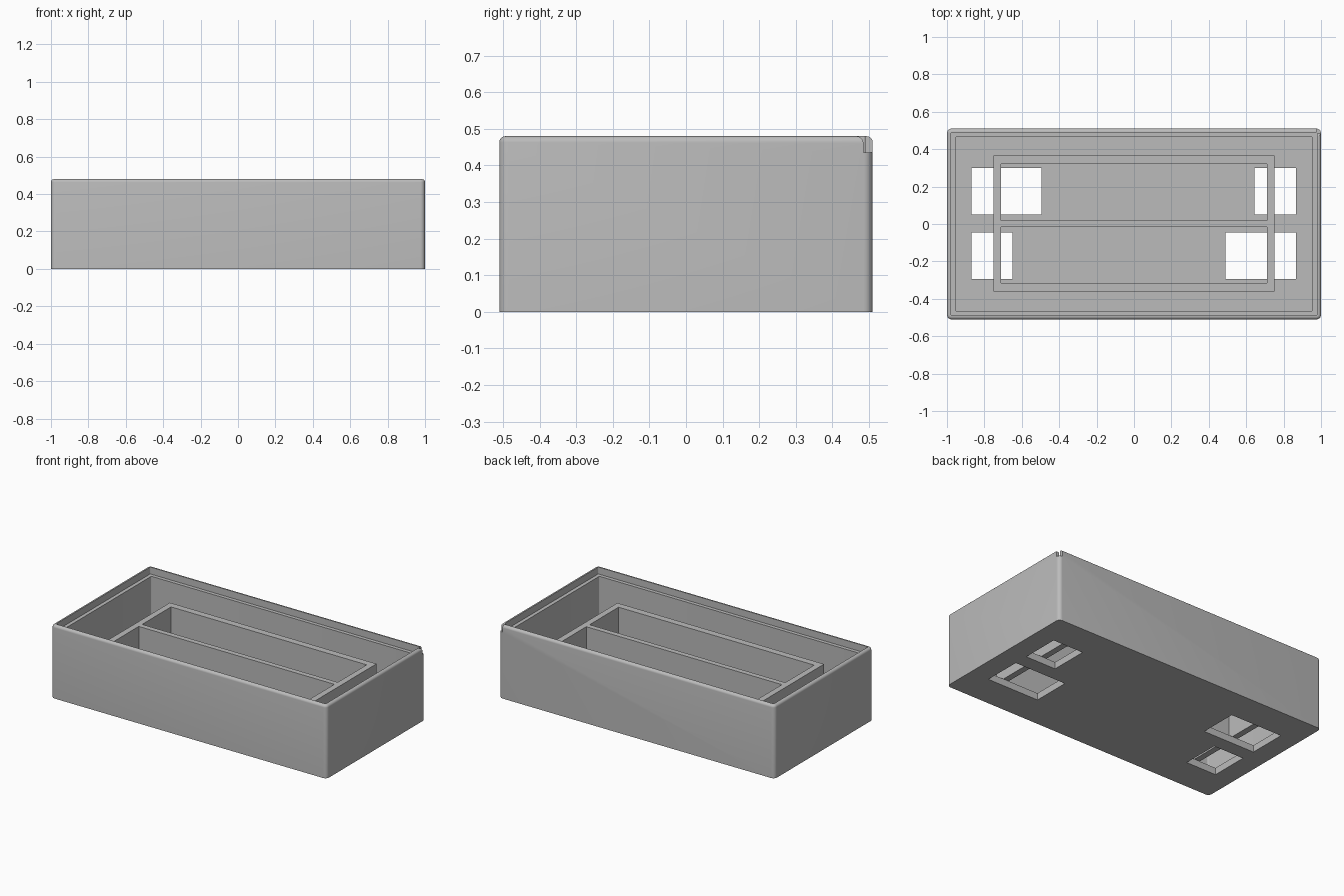
import bpy, bmesh
from math import sin, cos, pi, radians

cube = bpy.data.objects.get("Cube")
if cube:
    bpy.data.objects.remove(cube, do_unlink=True)

grey = bpy.data.materials.new("mid grey")
grey.use_nodes = True
colour = (0.5, 0.5, 0.5, 1)
grey.diffuse_color = colour
grey.node_tree.nodes["Principled BSDF"].inputs["Base Color"].default_value = colour

HALF_X, HALF_Y, HEIGHT = 1.0, 0.51, 0.48
FLOOR, LEDGE, DIVIDER_TOP = 0.045, 0.435, 0.355
CORNER, ROUND = 0.025, 0.017


def finish(name, bm):
    bmesh.ops.recalc_face_normals(bm, faces=bm.faces)
    mesh = bpy.data.meshes.new(name)
    bm.to_mesh(mesh)
    bm.free()
    mesh.materials.append(grey)
    obj = bpy.data.objects.new(name, mesh)
    bpy.context.collection.objects.link(obj)
    return obj


def ring(bm, inset, z, steps=6):
    """Rounded rectangle of vertices, moved inward from the outer wall."""
    r = max(CORNER - inset, 0.006)
    hx, hy = HALF_X - inset - r, HALF_Y - inset - r
    verts = []
    for q, (sx, sy) in enumerate([(1, 1), (-1, 1), (-1, -1), (1, -1)]):
        for i in range(steps + 1):
            a = (q + i / steps) * pi / 2
            verts.append(bm.verts.new((sx * hx + r * cos(a), sy * hy + r * sin(a), z)))
    return verts


def box(name, x0, x1, y0, y1, z0, z1):
    bm = bmesh.new()
    bmesh.ops.create_cube(bm, size=1)
    for v in bm.verts:
        v.co = (x1 if v.co.x > 0 else x0, y1 if v.co.y > 0 else y0, z1 if v.co.z > 0 else z0)
    return finish(name, bm)


def prism_x(name, points, x0, x1):
    """Extrude a (y, z) outline along x."""
    bm = bmesh.new()
    face = bm.faces.new([bm.verts.new((x0, y, z)) for y, z in points])
    new = bmesh.ops.extrude_face_region(bm, geom=[face])["geom"]
    bmesh.ops.translate(bm, verts=[v for v in new if isinstance(v, bmesh.types.BMVert)],
                        vec=(x1 - x0, 0, 0))
    return finish(name, bm)


def cut(target, cutter):
    cutter.hide_render = True
    mod = target.modifiers.new("cut", 'BOOLEAN')
    mod.operation, mod.solver, mod.object = 'DIFFERENCE', 'EXACT', cutter
    bpy.context.view_layer.objects.active = target
    bpy.ops.object.modifier_apply(modifier=mod.name)
    bpy.data.objects.remove(cutter, do_unlink=True)


# Tray: wall section with rounded rim and inner ledge, swept round the outline
section = [(0, 0)]
for i in range(6):
    a = i / 5 * pi / 2
    section.append((ROUND * (1 - cos(a)), HEIGHT - ROUND * (1 - sin(a))))
section += [(0.021, HEIGHT), (0.021, LEDGE), (0.045, LEDGE), (0.045, FLOOR)]
bm = bmesh.new()
rings = [ring(bm, inset, z) for inset, z in section]
for low, high in zip(rings, rings[1:]):
    n = len(low)
    for i in range(n):
        j = (i + 1) % n
        bm.faces.new((low[i], low[j], high[j], high[i]))
bm.faces.new(rings[0])
bm.faces.new(rings[-1])
tray = finish("tray", bm)

# Floor openings: long and short pairs, placed with half-turn symmetry
for x0, x1, y0, y1 in [(-0.87, -0.495, 0.05, 0.30), (0.645, 0.865, 0.05, 0.30),
                       (-0.87, -0.65, -0.295, -0.045), (0.49, 0.865, -0.295, -0.045)]:
    cut(tray, box("opening_cutter", x0, x1, y0, y1, -0.1, 0.1))

# Notch in the back left rim corner, with a rounded wall end
outline = [(0.6, LEDGE), (0.485, LEDGE)]
for i in range(6):
    a = i / 5 * pi / 2
    outline.append((0.465 + 0.02 * cos(a), 0.46 + 0.02 * sin(a)))
outline += [(0.465, 0.55), (0.6, 0.55)]
cut(tray, prism_x("notch_cutter", outline, 0.975, 1.1))

# Inner frame with two long pockets
divider = box("divider_frame", -0.75, 0.75, -0.36, 0.365, FLOOR, DIVIDER_TOP)
for y0, y1 in [(-0.315, -0.015), (0.02, 0.32)]:
    cut(divider, box("pocket_cutter", -0.71, 0.71, y0, y1, -0.1, 0.6))

# Smooth the rounded edges only
bpy.ops.object.select_all(action='DESELECT')
for obj in (tray, divider):
    obj.select_set(True)
    bpy.context.view_layer.objects.active = obj
bpy.ops.object.shade_smooth_by_angle(angle=radians(35))
